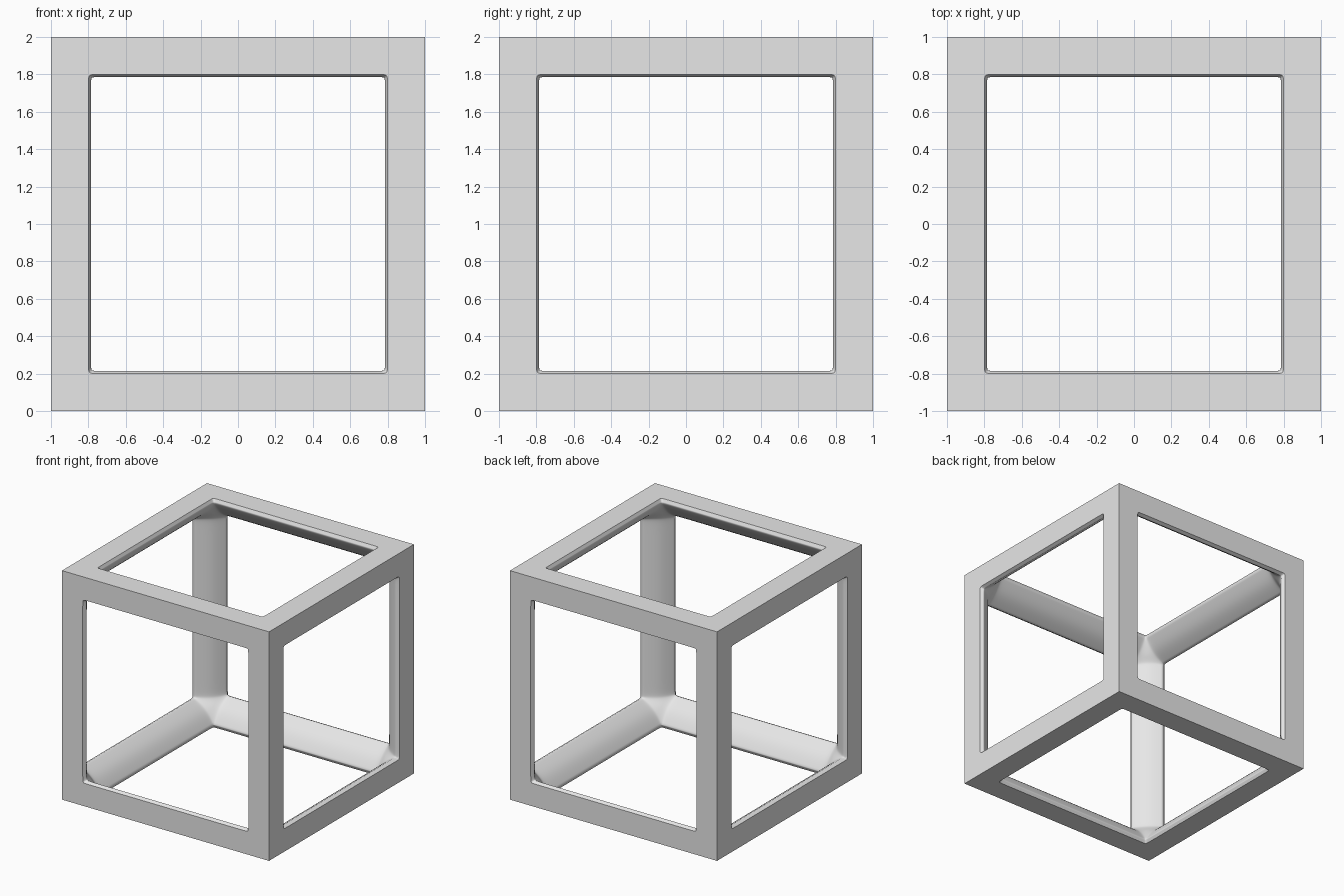
import bpy, bmesh
from mathutils import Vector

cube = bpy.data.objects.get("Cube")
if cube:
    bpy.data.objects.remove(cube, do_unlink=True)

# Sizes are distances measured inward from one corner of the frame
BAR, LIP, LIP_DEPTH = 0.20, 0.215, 0.03
BULGE, HUB = 0.144, 0.165
ROUND = 0.035

# Bar cross-section: outer edge, flat side, lip, rounded inside, lip, flat side
profile = [(0, 0), (BAR, 0), (LIP, LIP_DEPTH), (BULGE, BULGE), (LIP_DEPTH, LIP), (0, BAR)]
starts = [LIP if 0 < i < 5 and i != 1 else BAR for i in range(6)]

bm = bmesh.new()
crease = bm.edges.layers.float.new("crease_edge")
cache = {}


def vert(p, turn):
    """Vertex at p with its axes rotated, stored relative to the centre."""
    p = tuple(round(p[(i - turn) % 3], 4) for i in range(3))
    if p not in cache:
        cache[p] = bm.verts.new([1 - c for c in p])
    return cache[p]


def quad(points, turn):
    bm.faces.new([vert(p, turn) for p in points])


# One corner with three half bars
for turn in range(3):
    quad([(0, 0, 0), (BAR, 0, 0), (BAR, BAR, 0), (0, BAR, 0)], turn)
    quad([(HUB, HUB, HUB), (LIP, BULGE, BULGE), (LIP, LIP, LIP_DEPTH), (BULGE, LIP, BULGE)], turn)
    rings = [[(a, *p) for a, p in zip(starts, profile)],
             [(a + ROUND, *p) for a, p in zip(starts, profile)],
             [(1, *p) for p in profile]]
    for near, far in zip(rings, rings[1:]):
        for i in range(6):
            j = (i + 1) % 6
            quad([near[i], near[j], far[j], far[i]], turn)

# Consistent outward direction
bmesh.ops.recalc_face_normals(bm, faces=bm.faces[:])
bm.normal_update()
outer = next(f for f in bm.faces if all(v.co.x > 0.999 for v in f.verts))
if outer.normal.dot(Vector((1, 0, 0))) < 0:
    bmesh.ops.reverse_faces(bm, faces=bm.faces[:])


def kind(v):
    d = sorted(1 - c for c in v.co)
    if d[1] < 0.001:
        return "outer"
    if d[0] < 0.001:
        return "opening"
    if abs(d[0] - LIP_DEPTH) < 0.001 and d[1] > LIP - 0.001:
        return "lip"
    return "inner"


# Crisp outer and opening edges, softer lip
for e in bm.edges:
    a, b = (kind(v) for v in e.verts)
    if a == b and a in ("outer", "opening"):
        e[crease] = 1.0
        e.smooth = False
    elif a == b == "lip":
        e[crease] = 0.9
for f in bm.faces:
    f.smooth = True

mesh = bpy.data.meshes.new("cube_frame")
bm.to_mesh(mesh)
bm.free()
frame = bpy.data.objects.new("cube_frame", mesh)
bpy.context.collection.objects.link(frame)
frame.location.z = 1

# Mirror the corner to all eight, then round the inside
mirror = frame.modifiers.new("mirror", 'MIRROR')
mirror.use_axis = (True, True, True)
mirror.use_clip = True
mirror.merge_threshold = 0.001
subsurf = frame.modifiers.new("rounding", 'SUBSURF')
subsurf.levels = subsurf.render_levels = 3

# Grey material
grey = bpy.data.materials.new("light_grey")
grey.use_nodes = True
color = (0.8, 0.8, 0.8, 1)
grey.diffuse_color = color
grey.node_tree.nodes["Principled BSDF"].inputs["Base Color"].default_value = color
mesh.materials.append(grey)
